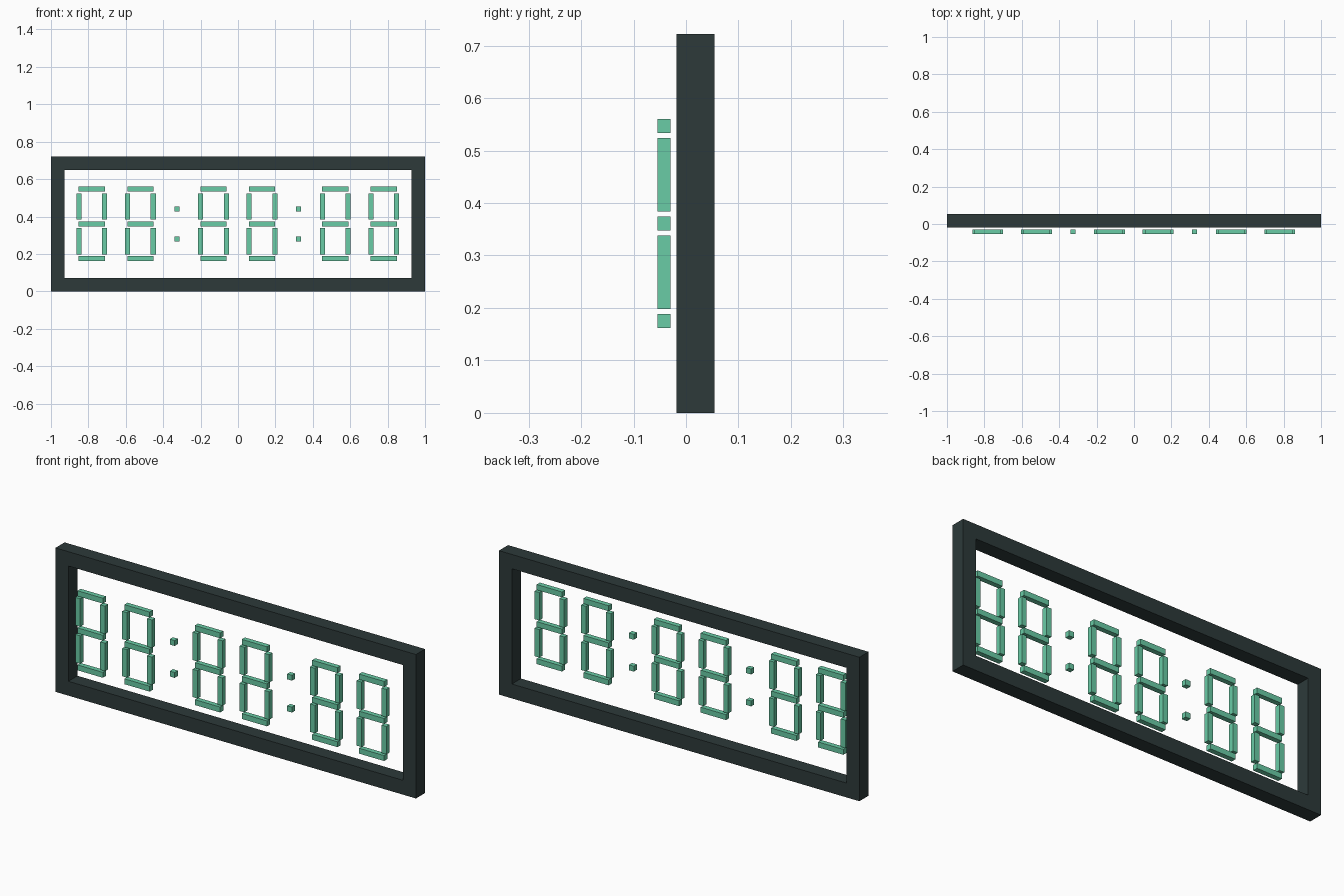
import bpy
import bmesh
from mathutils import Matrix, Vector

default = bpy.data.objects.get("Cube")
if default:
    bpy.data.objects.remove(default, do_unlink=True)


def make_material(name, color):
    mat = bpy.data.materials.new(name)
    mat.use_nodes = True
    mat.diffuse_color = color
    mat.node_tree.nodes["Principled BSDF"].inputs["Base Color"].default_value = color
    return mat


def add_box(bm, center, size):
    bmesh.ops.create_cube(bm, size=1, matrix=Matrix.Translation(center) @ Matrix.Diagonal((*size, 1)))


def finish(bm, name, mat):
    mesh = bpy.data.meshes.new(name)
    bm.to_mesh(mesh)
    bm.free()
    mesh.materials.append(mat)
    obj = bpy.data.objects.new(name, mesh)
    bpy.context.collection.objects.link(obj)
    return obj


dark = make_material("dark slate", (0.026, 0.042, 0.042, 1))
mint = make_material("mint green", (0.144, 0.604, 0.381, 1))

HEIGHT, BORDER = 0.722, 0.072
FRONT, BACK = -0.018, 0.054
MID_Z = HEIGHT / 2

# Rectangular frame: a ring of faces extruded to its depth
bm = bmesh.new()
signs = [(-1, -1), (1, -1), (1, 1), (-1, 1)]
outer = [bm.verts.new((sx, FRONT, MID_Z + sz * MID_Z)) for sx, sz in signs]
inner = [bm.verts.new((sx * (1 - BORDER), FRONT, MID_Z + sz * (MID_Z - BORDER))) for sx, sz in signs]
ring = []
for i in range(4):
    j = (i + 1) % 4
    ring.append(bm.faces.new((outer[i], outer[j], inner[j], inner[i])))
extruded = bmesh.ops.extrude_face_region(bm, geom=ring, use_keep_orig=True)
moved = [v for v in extruded["geom"] if isinstance(v, bmesh.types.BMVert)]
bmesh.ops.translate(bm, verts=moved, vec=Vector((0, BACK - FRONT, 0)))
bmesh.ops.recalc_face_normals(bm, faces=bm.faces[:])
finish(bm, "frame", dark)

# Digits: seven bars each, floating in front of the frame
LENGTH, THICK, DEPTH = 0.14, 0.027, 0.025
BAR_Y = -0.042
STEP = 0.186
for number, x in enumerate((-0.782, -0.522, -0.131, 0.129, 0.52, 0.779), 1):
    bm = bmesh.new()
    for level in (-1, 0, 1):
        add_box(bm, (x, BAR_Y, MID_Z + level * STEP), (LENGTH, DEPTH, THICK))
    for sx, sz in signs:
        add_box(bm, (x + sx * 0.069, BAR_Y, MID_Z + sz * STEP / 2), (THICK, DEPTH, LENGTH))
    finish(bm, f"digit_{number}", mint)

# Colons: two square dots each
for side, x in (("right", -0.327), ("left", 0.324)):
    bm = bmesh.new()
    for sz in (-1, 1):
        add_box(bm, (x, BAR_Y, MID_Z + sz * 0.08), (THICK, DEPTH, THICK))
    finish(bm, f"colon_{side}", mint)
